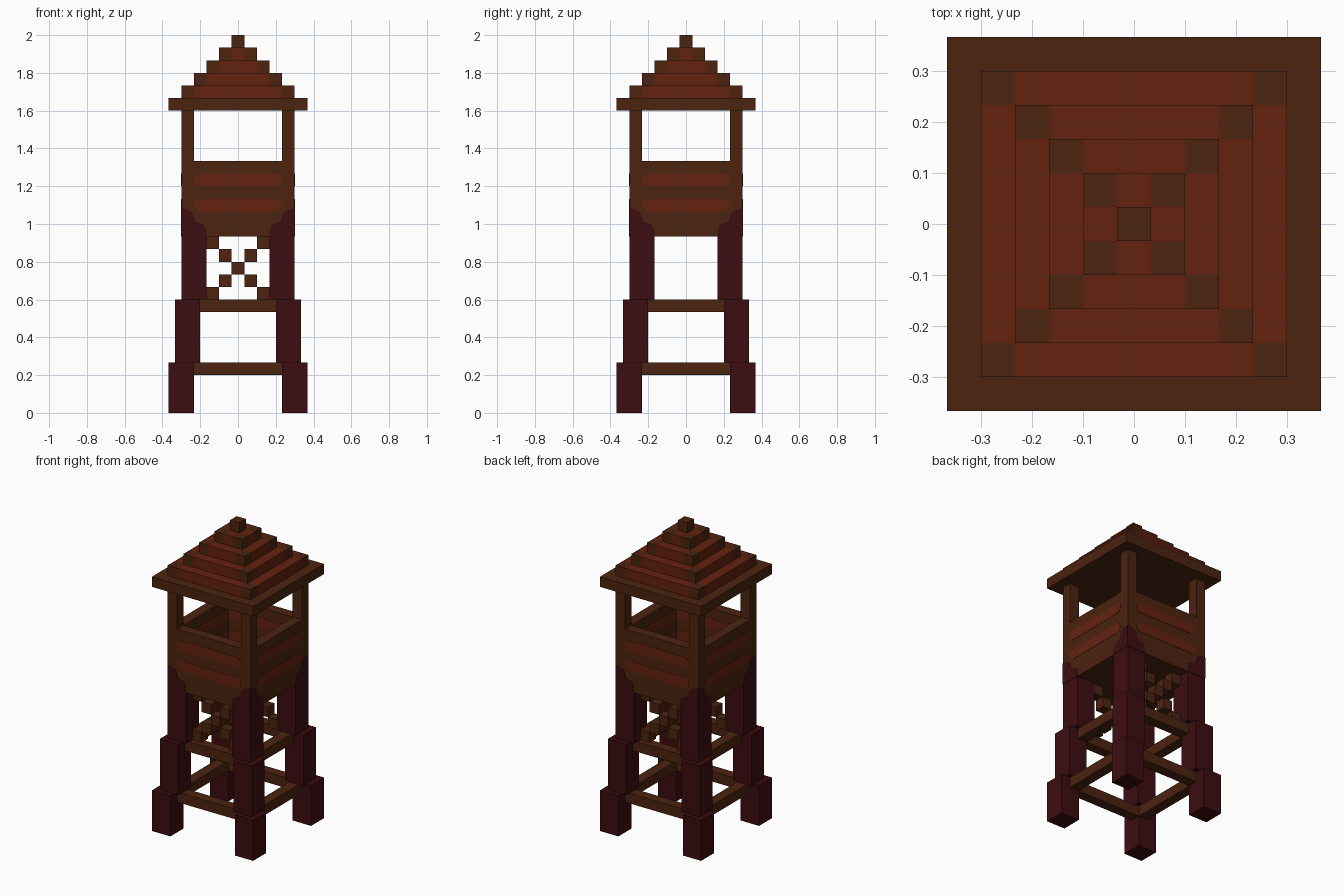
import bpy
import bmesh
from math import radians
from mathutils import Matrix, Vector

U = 1 / 15          # one block of the tower
SKIN = 0.03         # thickness of painted plates, in blocks

cube = bpy.data.objects.get("Cube")
if cube:
    bpy.data.objects.remove(cube, do_unlink=True)


def material(name, colour):
    mat = bpy.data.materials.new(name)
    mat.use_nodes = True
    mat.diffuse_color = (*colour, 1)
    bsdf = mat.node_tree.nodes["Principled BSDF"]
    bsdf.inputs["Base Color"].default_value = (*colour, 1)
    bsdf.inputs["Roughness"].default_value = 0.9
    return mat


BROWN = material("brown wood", (0.072, 0.017, 0.005))
RED = material("red wood", (0.128, 0.016, 0.005))
MAROON = material("dark maroon wood", (0.046, 0.004, 0.005))


def finish(name, bm, mats, turn=0):
    """Scale from blocks to units, turn about the tower axis and link."""
    bmesh.ops.recalc_face_normals(bm, faces=bm.faces)
    bm.transform(Matrix.Rotation(radians(90 * turn), 4, "Z") @ Matrix.Scale(U, 4))
    mesh = bpy.data.meshes.new(name)
    bm.to_mesh(mesh)
    bm.free()
    for mat in mats:
        mesh.materials.append(mat)
    obj = bpy.data.objects.new(name, mesh)
    bpy.context.collection.objects.link(obj)
    return obj


def add_box(bm, x, y, z):
    size = [b - a for a, b in (x, y, z)]
    mid = [(a + b) / 2 for a, b in (x, y, z)]
    bmesh.ops.create_cube(bm, size=1, matrix=Matrix.Translation(mid) @ Matrix.Diagonal((*size, 1)))


def box(name, x, y, z, mat, turn=0):
    bm = bmesh.new()
    add_box(bm, x, y, z)
    return finish(name, bm, [mat], turn)


def plate(name, profile, y, mat, turn=0):
    """Thin plate on a wall from an x, z profile."""
    bm = bmesh.new()
    face = bm.faces.new([bm.verts.new((x, y - SKIN, z)) for x, z in profile])
    out = bmesh.ops.extrude_face_region(bm, geom=[face])
    verts = [v for v in out["geom"] if isinstance(v, bmesh.types.BMVert)]
    bmesh.ops.translate(bm, verts=verts, vec=(0, 2 * SKIN, 0))
    return finish(name, bm, [mat], turn)


def stripe_profile(z):
    """Bar with rounded ends, one block high."""
    end = [(3.1, 0.5), (3.4, 0.3), (3.5, 0), (3.4, -0.3), (3.1, -0.5)]
    return [(x, z + h) for x, h in end] + [(-x, z - h) for x, h in end]


# Stepped edge where the leg top shows on the cabin wall
leg_top = [(4.5, 14), (2.5, 14), (2.5, 14.5), (2.65, 14.9), (3, 15.05),
           (3.4, 15.2), (3.5, 15.6), (3.65, 15.95), (4, 16.15), (4.5, 16.2)]

# Leg sections: inner edge, outer edge, bottom, top
sections = {"lower": (3.5, 5.5, 0, 4), "middle": (3, 5, 4, 9), "upper": (2.5, 4.5, 9, 14)}

for turn, side in enumerate(("front", "left", "back", "right")):
    # Legs, and rails joining the lower two sections
    for part, (inner, outer, low, high) in sections.items():
        box(f"{side}_{part}_leg", (inner, outer), (-outer, -inner), (low, high), MAROON, turn)
        if part != "upper":
            box(f"{side}_{part}_rail", (-inner, inner), (-inner - 1, -inner), (high - 1, high), BROWN, turn)

    # Cabin wall and roof post
    box(f"{side}_wall", (-4.5, 3.5), (-4.5, -3.5), (14, 20), BROWN, turn)
    box(f"{side}_post", (3.5, 4.5), (-4.5, -3.5), (20, 24), BROWN, turn)

    # Red boards, seen from both sides of the wall
    for z, row in ((16.5, "lower"), (18.5, "upper")):
        plate(f"{side}_{row}_board", stripe_profile(z), -4.5, RED, turn)
        plate(f"{side}_{row}_inner_board", stripe_profile(z), -3.5, RED, turn)

    # Leg tops on the wall
    for sign, end in ((1, "left"), (-1, "right")):
        plate(f"{side}_{end}_leg_top", [(sign * x, z) for x, z in leg_top], -4.5, MAROON, turn)

# Cabin floor
box("cabin_floor", (-3.5, 3.5), (-3.5, 3.5), (14, 15), BROWN)

# Cross braces of stepped blocks
for turn, side in ((0, "front"), (2, "back")):
    bm = bmesh.new()
    for i in range(-2, 3):
        for x in {i, -i}:
            add_box(bm, (x - 0.5, x + 0.5), (-3.5, -2.5), (11 + i, 12 + i))
    finish(f"{side}_cross_brace", bm, [BROWN], turn)

# Roof: brown eaves, then red steps with brown corner blocks
box("roof_eaves", (-5.5, 5.5), (-5.5, 5.5), (24, 25), BROWN)
for step in range(4):
    half = 4.5 - step
    bm = bmesh.new()
    add_box(bm, (-half, half), (-half, half), (25 + step, 26 + step))
    for axis in (Vector((1, 0, 0)), Vector((0, 1, 0))):
        for cut in (1 - half, half - 1):
            bmesh.ops.bisect_plane(bm, geom=bm.verts[:] + bm.edges[:] + bm.faces[:],
                                   plane_co=axis * cut, plane_no=axis)
    for face in bm.faces:
        c = face.calc_center_median()
        face.material_index = int(min(abs(c.x), abs(c.y)) > half - 1)
    finish(f"roof_step_{step + 1}", bm, [RED, BROWN])
box("roof_peak", (-0.5, 0.5), (-0.5, 0.5), (29, 30), BROWN)
